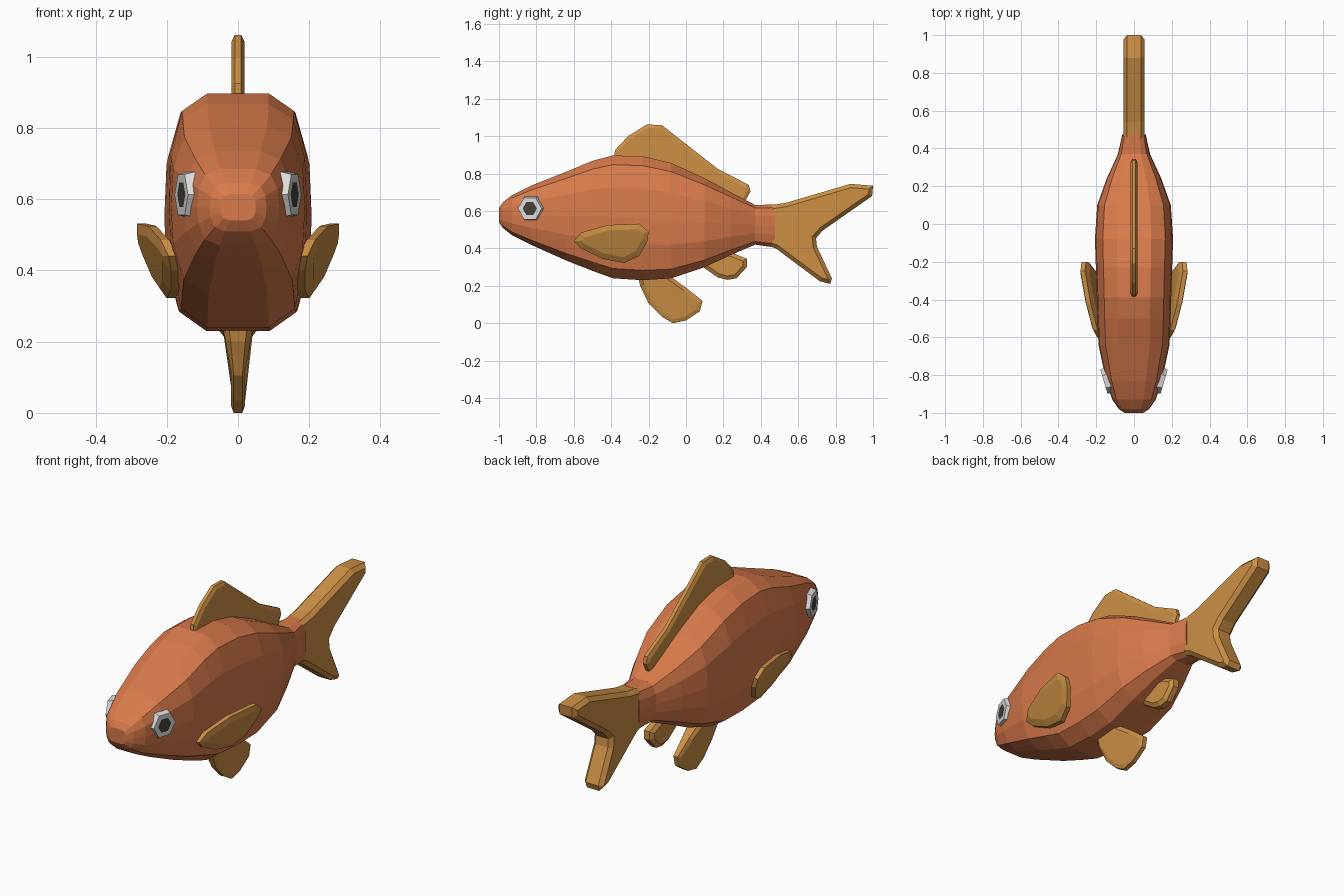
import bpy, bmesh, math
from mathutils import Vector, Matrix

if "Cube" in bpy.data.objects:
    bpy.data.objects.remove(bpy.data.objects["Cube"])


def material(name, rgb):
    m = bpy.data.materials.new(name)
    m.diffuse_color = (*rgb, 1)
    m.use_nodes = True
    m.node_tree.nodes["Principled BSDF"].inputs["Base Color"].default_value = m.diffuse_color
    return m


ORANGE = material("orange scales", (0.69, 0.195, 0.07))
AMBER = material("amber fins", (0.61, 0.28, 0.06))
WHITE = material("eye white", (0.72, 0.72, 0.72))
DARK = material("dark pupil", (0.06, 0.05, 0.04))


def finish(bm, name, *mats):
    bmesh.ops.recalc_face_normals(bm, faces=bm.faces[:])
    me = bpy.data.meshes.new(name)
    bm.to_mesh(me)
    bm.free()
    for m in mats:
        me.materials.append(m)
    ob = bpy.data.objects.new(name, me)
    bpy.context.collection.objects.link(ob)
    return ob


def fin(name, outline, rim, full, inset, place=None):
    """Slab fin from a (y, z) outline: thin rim, thicker flat sides."""
    bm = bmesh.new()
    rings = [[bm.verts.new((x, y, z)) for y, z in outline] for x in (-rim, rim)]
    n = len(outline)
    sides = [bm.faces.new(r) for r in rings]
    for i in range(n):
        j = (i + 1) % n
        bm.faces.new((rings[0][i], rings[0][j], rings[1][j], rings[1][i]))
    bmesh.ops.recalc_face_normals(bm, faces=bm.faces[:])
    for f in sides:
        bmesh.ops.inset_region(bm, faces=[f], thickness=inset, use_even_offset=True)
        for v in f.verts:
            v.co.x = math.copysign(full, v.co.x)
    if place:
        for v in bm.verts:
            v.co = place(v.co)
    return finish(bm, name, AMBER)


# Body: lofted sections (y, half width, bottom, top)
STATIONS = [(-1.0, 0.05, 0.54, 0.615), (-0.98, 0.08, 0.51, 0.645),
            (-0.93, 0.115, 0.47, 0.685), (-0.83, 0.148, 0.42, 0.735),
            (-0.64, 0.188, 0.335, 0.81), (-0.50, 0.194, 0.28, 0.868),
            (-0.39, 0.197, 0.24, 0.897), (-0.23, 0.202, 0.23, 0.892),
            (-0.08, 0.207, 0.24, 0.857), (0.10, 0.195, 0.30, 0.775),
            (0.24, 0.145, 0.365, 0.70), (0.37, 0.085, 0.42, 0.632),
            (0.475, 0.062, 0.405, 0.635)]
HALF = [(0.44, 1), (0.8, 0.85), (0.97, 0.48), (1, 0), (0.97, -0.42),
        (0.81, -0.84), (0.44, -1)]
SECTION = HALF + [(-x, z) for x, z in reversed(HALF)]
bm = bmesh.new()
rings = [[bm.verts.new((w * x, y, (a + b) / 2 + (b - a) / 2 * z)) for x, z in SECTION]
         for y, w, a, b in STATIONS]
for r, s in zip(rings, rings[1:]):
    for i in range(len(r)):
        j = (i + 1) % len(r)
        bm.faces.new((r[i], r[j], s[j], s[i]))
bm.faces.new(rings[0])
bm.faces.new(rings[-1])
finish(bm, "body", ORANGE)

# Forked tail
fin("tail_fin", [(0.40, 0.62), (0.48, 0.635), (0.54, 0.645), (0.88, 0.745), (1.0, 0.735),
                 (0.995, 0.68), (0.73, 0.495), (0.695, 0.455), (0.70, 0.41),
                 (0.78, 0.24), (0.77, 0.21), (0.715, 0.225), (0.48, 0.40), (0.40, 0.43)],
    0.036, 0.056, 0.02)

# Dorsal fin
fin("dorsal_fin", [(-0.385, 0.88), (-0.38, 0.925), (-0.31, 1.0), (-0.21, 1.062),
                   (-0.13, 1.06), (0.17, 0.825), (0.335, 0.74), (0.345, 0.705),
                   (0.31, 0.64), (0.10, 0.72), (-0.20, 0.84)],
    0.009, 0.018, 0.018)


# Lower fins, thicker toward the root
def flared(z0, z1, k):
    def place(co):
        t = min(1, max(0, (co.z - z0) / (z1 - z0)))
        return Vector((co.x * (1 + k * t), co.y, co.z))
    return place


fin("pelvic_fin", [(-0.26, 0.26), (-0.245, 0.20), (-0.20, 0.105), (-0.13, 0.035),
                   (-0.07, 0.0), (0.0, 0.015), (0.075, 0.065), (0.088, 0.12),
                   (0.0, 0.19), (-0.09, 0.255), (-0.16, 0.28)],
    0.012, 0.02, 0.02, flared(0.14, 0.25, 1.3))
fin("anal_fin", [(0.07, 0.33), (0.09, 0.30), (0.17, 0.245), (0.22, 0.232), (0.27, 0.24),
                 (0.325, 0.30), (0.325, 0.345), (0.25, 0.375), (0.14, 0.39)],
    0.016, 0.03, 0.02)

# Mirrored pectoral fins and eyes
PECTORAL = [(-0.60, 0.44), (-0.56, 0.485), (-0.42, 0.525), (-0.25, 0.532), (-0.20, 0.49),
            (-0.205, 0.44), (-0.25, 0.36), (-0.33, 0.322), (-0.45, 0.345), (-0.56, 0.40)]
for s, side in ((1, "left"), (-1, "right")):
    fin("pectoral_fin_" + side, PECTORAL, 0.012, 0.024, 0.03,
        lambda c: Vector((s * (c.x + 0.136 + 0.166 * c.y + 0.333 * c.z), c.y, c.z)))

    # Eye: hexagonal disc with an inset pupil face
    bm = bmesh.new()
    bmesh.ops.create_cone(bm, cap_ends=True, segments=6, radius1=0.076, radius2=0.066,
                          depth=0.036)
    cap = max(bm.faces, key=lambda f: f.calc_center_median().z)
    bmesh.ops.inset_region(bm, faces=[cap], thickness=0.023, use_even_offset=True)
    cap.material_index = 1
    out = Vector((0.958 * s, -0.287, 0))
    fwd = Vector((0.287 * s, 0.958, 0))
    up = Vector((0, 0, 1))
    for v in bm.verts:
        a, b = sorted((abs(v.co.x), abs(v.co.y)))
    # corners must point along the body
    pts = [v.co.copy() for v in bm.verts]
    far = max(pts, key=lambda p: math.hypot(p.x, p.y))
    bmesh.ops.rotate(bm, verts=bm.verts[:],
                     matrix=Matrix.Rotation(-math.atan2(far.y, far.x), 3, 'Z'))
    for v in bm.verts:
        v.co = Vector((0.142 * s, -0.83, 0.613)) + fwd * v.co.x + up * v.co.y + out * v.co.z
    finish(bm, "eye_" + side, WHITE, DARK)
